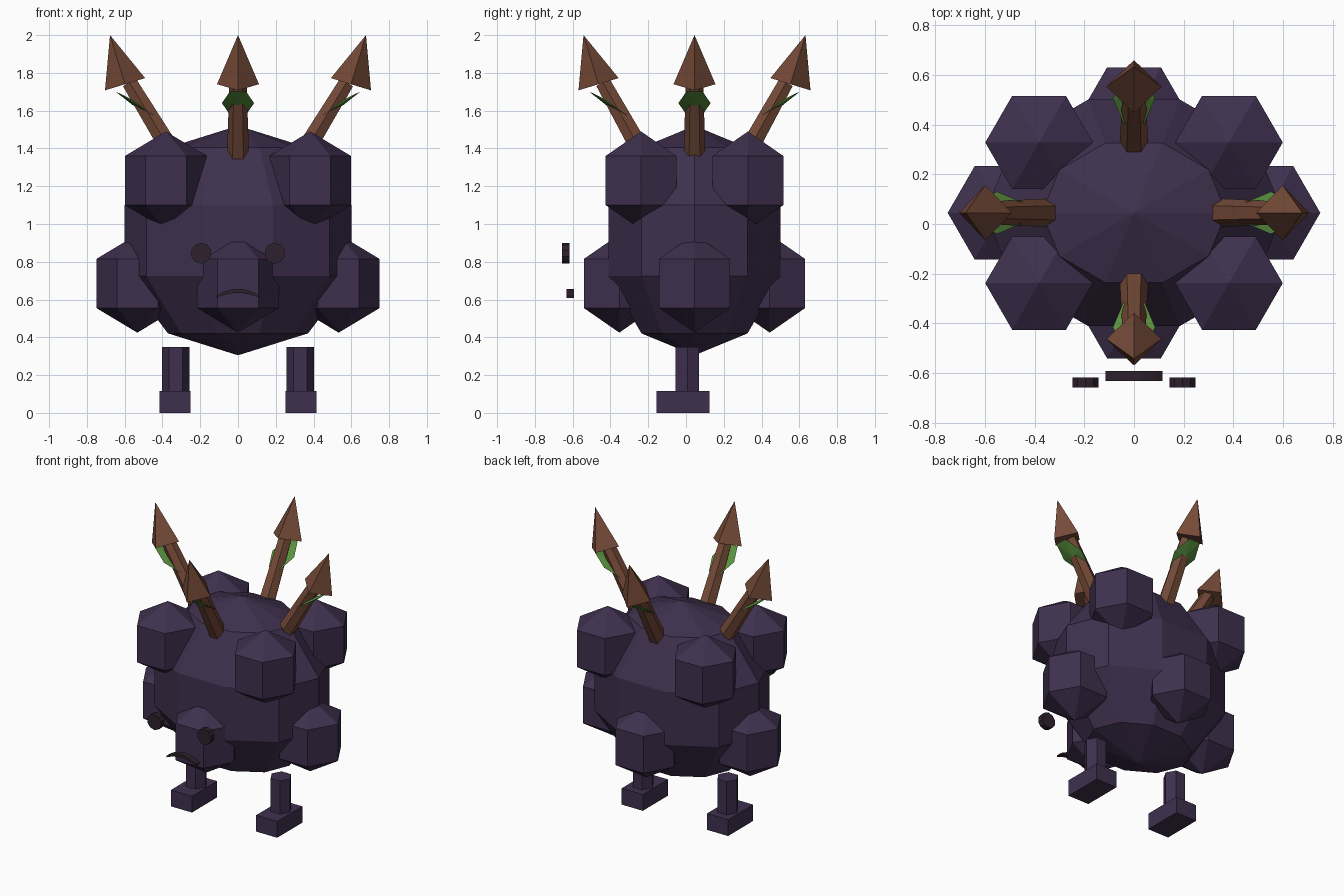
import bpy, bmesh, math
from mathutils import Matrix, Vector

if "Cube" in bpy.data.objects:
    bpy.data.objects.remove(bpy.data.objects["Cube"])


def lin(c):
    c /= 255
    return c / 12.92 if c <= 0.04045 else ((c + 0.055) / 1.055) ** 2.4


def material(name, r, g, b):
    m = bpy.data.materials.new(name)
    m.diffuse_color = (lin(r), lin(g), lin(b), 1)
    m.use_nodes = True
    m.node_tree.nodes["Principled BSDF"].inputs["Base Color"].default_value = m.diffuse_color
    return m


PURPLE = material("dark purple", 63, 48, 78)
BROWN = material("bark brown", 117, 74, 56)
GREEN = material("leaf green", 88, 144, 62)
DARK = material("face dark", 46, 33, 44)
CY = 0.045  # depth of the body centre


def finish(name, bm, mat, matrix=Matrix()):
    bm.transform(matrix)
    bmesh.ops.recalc_face_normals(bm, faces=bm.faces)
    me = bpy.data.meshes.new(name)
    bm.to_mesh(me)
    bm.free()
    me.materials.append(mat)
    ob = bpy.data.objects.new(name, me)
    bpy.context.collection.objects.link(ob)
    return ob


def lathe(name, profile, sides, mat, matrix, phase=0.0):
    """Revolve (radius, height) pairs; zero radius makes a pole, open ends get capped."""
    bm = bmesh.new()
    rings = []
    for r, z in profile:
        n = sides if r > 0 else 1
        rings.append([bm.verts.new((r * math.cos(phase + math.tau * i / sides),
                                    r * math.sin(phase + math.tau * i / sides), z))
                      for i in range(n)])
    for a, b in zip(rings, rings[1:]):
        for i in range(sides):
            j = (i + 1) % sides
            quad = [a[i % len(a)], a[j % len(a)], b[j % len(b)], b[i % len(b)]]
            bm.faces.new(list(dict.fromkeys(quad)))
    for ring in (rings[0], rings[-1]):
        if len(ring) > 1:
            bm.faces.new(ring)
    return finish(name, bm, mat, matrix)


def ball_profile(steps):
    return [(math.sin(math.pi * k / steps) if 0 < k < steps else 0,
             -math.cos(math.pi * k / steps)) for k in range(steps + 1)]


def ball(name, loc, radii, sides, steps):
    m = Matrix.Translation(loc) @ Matrix.Diagonal((*radii, 1))
    lathe(name, ball_profile(steps), sides, PURPLE, m)


# Body and the foliage clumps around it
ball("body", (0, CY, 0.9125), (0.631, 0.503, 0.6075), 10, 5)
CLUMP = (0.25, 0.25, 0.26)
for sx in (-1, 1):
    for sy in (-1, 1):
        ball("upper_clump", (sx * 0.382, CY + sy * 0.283, 1.23), CLUMP, 6, 3)
for s in (-1, 1):
    ball("side_clump", (s * 0.533, CY, 0.685), CLUMP, 6, 3)
    ball("end_clump", (0, CY + s * 0.398, 0.685), CLUMP, 6, 3)

# Legs and feet
for s in (-1, 1):
    lathe("leg", [(0.072, 0.1), (0.072, 0.35)], 6, PURPLE,
          Matrix.Translation((s * 0.33, 0.007, 0)))
    bm = bmesh.new()
    bmesh.ops.create_cube(bm, size=1)
    finish("foot", bm, PURPLE, Matrix.Translation((s * 0.333, -0.016, 0.0575))
           @ Matrix.Diagonal((0.165, 0.28, 0.115, 1)))

# Branches: a tilted stem, a pointed tip and a leaf, in four directions
for k in range(4):
    inset = 0.0 if k % 2 == 0 else 0.09
    base = Matrix.Translation((0, CY, 0)) @ Matrix.Rotation(k * math.pi / 2, 4, 'Z')

    def at(r, z, tilt):
        return (base @ Matrix.Translation((r - inset, 0, z))
                @ Matrix.Rotation(math.radians(tilt), 4, 'Y'))

    start = 0.335 + inset * 0.22
    tilt = math.degrees(math.atan2(0.575 - start, 0.395))
    length = math.hypot(0.575 - start, 0.395)
    lathe("branch_stem", [(0.058, 0), (0.046, length)], 6, BROWN,
          at(start, 1.355, tilt), math.pi / 2)
    lathe("branch_tip", [(0.111, 0), (0, 0.272)], 4, BROWN, at(0.598, 1.74, 17))
    lathe("leaf", [(0, -0.013), (0.085, 0), (0, 0.013)], 6, GREEN,
          at(0.55, 1.64, -32) @ Matrix.Diagonal((1.6, 1, 1, 1)), math.pi / 2)

# Eyes: short discs floating in front of the body
for s in (-1, 1):
    lathe("eye", [(0.055, -0.02), (0.055, 0.02)], 10, DARK,
          Matrix.Translation((s * 0.195, -0.637, 0.845))
          @ Matrix.Rotation(math.pi / 2, 4, 'X'), math.pi / 10)

# Mouth: a downturned arched strip
bm = bmesh.new()
N = 8
arch = []
for i in range(N + 1):
    t = -1 + 2 * i / N
    top = 0.657 - 0.037 * t * t
    low = top - 0.022 + 0.01 * t * t
    arch.append([bm.verts.new((0.115 * t, y, z))
                 for y, z in ((-0.632, low), (-0.632, top), (-0.592, top), (-0.592, low))])
for a, b in zip(arch, arch[1:]):
    for i in range(4):
        j = (i + 1) % 4
        bm.faces.new((a[i], a[j], b[j], b[i]))
bm.faces.new(arch[0])
bm.faces.new(arch[-1])
finish("mouth", bm, DARK)
